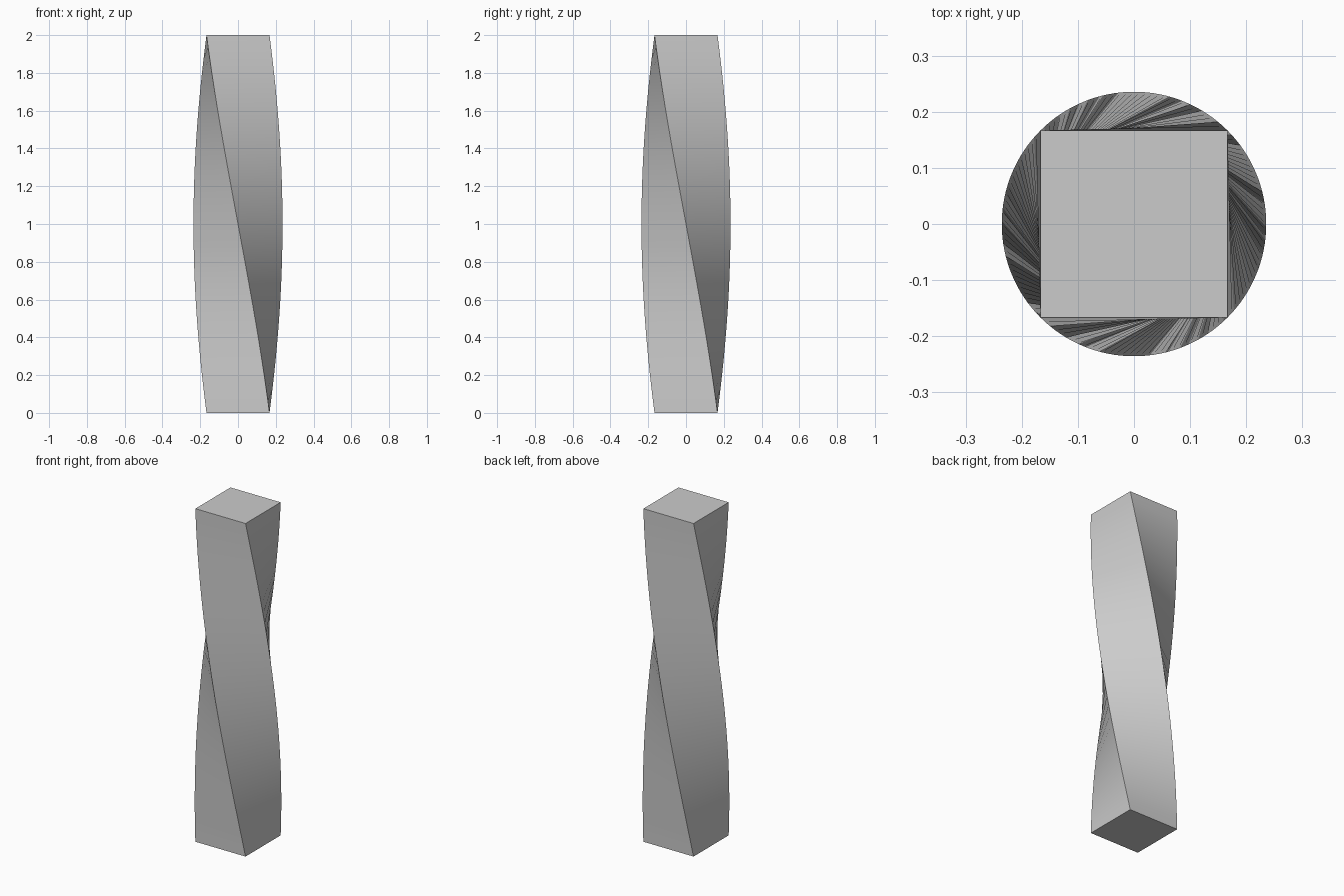
import bpy, bmesh
from math import radians
from mathutils import Matrix

if "Cube" in bpy.data.objects:
    bpy.data.objects.remove(bpy.data.objects["Cube"])

SIDE, HEIGHT, TWIST, STEPS = 1 / 3, 2.0, radians(-90), 32

# Square base, extruded upward in small turns to make the twisted bar
bm = bmesh.new()
h = SIDE / 2
square = [(-h, -h), (h, -h), (h, h), (-h, h)]
rings = []
for i in range(STEPS + 1):
    t = i / STEPS
    turn = Matrix.Rotation(TWIST * t, 3, 'Z')
    ring = [bm.verts.new((x, y, HEIGHT * t)) for x, y in square]
    bmesh.ops.rotate(bm, verts=ring, cent=(0, 0, 0), matrix=turn)
    rings.append(ring)

# Sides and end caps
for low, high in zip(rings, rings[1:]):
    for k in range(4):
        n = (k + 1) % 4
        bm.faces.new((low[k], low[n], high[n], high[k]))
bm.faces.new(rings[0][::-1])
bm.faces.new(rings[-1])
bmesh.ops.recalc_face_normals(bm, faces=bm.faces)

mesh = bpy.data.meshes.new("twisted_bar")
bm.to_mesh(mesh)
bm.free()
bar = bpy.data.objects.new("twisted_bar", mesh)
bpy.context.collection.objects.link(bar)

# Smooth sides, sharp corners
bpy.context.view_layer.objects.active = bar
bar.select_set(True)
bpy.ops.object.shade_smooth_by_angle(angle=radians(30))
